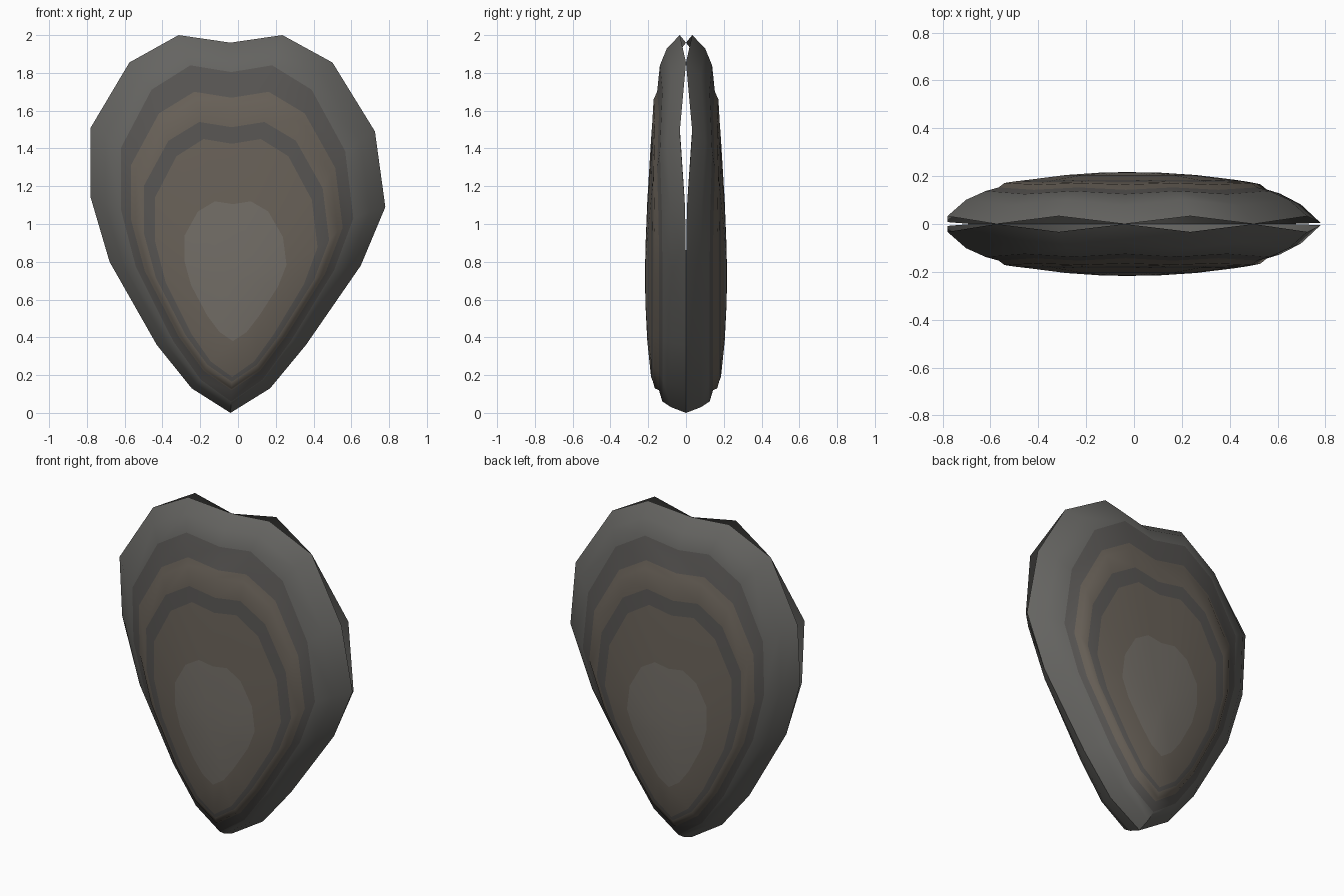
import bpy, bmesh, math

if "Cube" in bpy.data.objects:
    bpy.data.objects.remove(bpy.data.objects["Cube"])

# Rim outline (x, z), anticlockwise from the hinge
OUTLINE = [(-0.04, 0), (0.17, 0.13), (0.36, 0.36), (0.65, 0.78), (0.78, 1.09),
           (0.725, 1.49), (0.50, 1.855), (0.235, 2.0), (-0.04, 1.96), (-0.315, 2.0),
           (-0.575, 1.855), (-0.78, 1.51), (-0.78, 1.14), (-0.68, 0.80),
           (-0.43, 0.36), (-0.245, 0.13)]
# How far each rim point lifts away from the other valve
WAVE = {4: 0.005, 5: 0.033, 7: 0.033, 9: 0.033, 11: 0.033, 12: 0.008}
# Growth rings: bottom z, top z, half width, bulge y, wave share, material of band
RINGS = [(0.0, 2.0, 0.78, 0.0, 1.0, 0),
         (0.03, 1.93, 0.70, 0.078, 0.7, 0),
         (0.06, 1.84, 0.615, 0.125, 0.4, 0),
         (0.12, 1.70, 0.56, 0.143, 0.3, 1),
         (0.13, 1.66, 0.535, 0.165, 0.2, 2),
         (0.165, 1.54, 0.49, 0.175, 0.1, 2),
         (0.19, 1.45, 0.43, 0.185, 0.0, 1),
         (0.38, 1.12, 0.27, 0.205, 0.0, 2),
         (0.58, 0.87, 0.12, 0.215, 0.0, 3)]
CX = -0.02


def material(name, rgb):
    m = bpy.data.materials.new(name)
    m.diffuse_color = (*rgb, 1)
    m.use_nodes = True
    m.node_tree.nodes["Principled BSDF"].inputs["Base Color"].default_value = m.diffuse_color
    return m


MATS = [material("rim_grey", (0.13, 0.128, 0.12)),
        material("dark_band", (0.095, 0.09, 0.085)),
        material("brown_band", (0.14, 0.12, 0.098)),
        material("pale_crown", (0.17, 0.155, 0.135))]


def ring_points(ring, inset):
    zb, zt, hw, y, share, _ = ring
    return [(CX + (x - CX) * hw / 0.78,
             y - inset + WAVE.get(i, 0) * share,
             zb + z * (zt - zb) / 2) for i, (x, z) in enumerate(OUTLINE)]


def loft(bm, rim, inset):
    """Bridge the rings from the rim to the crown."""
    n = len(OUTLINE)
    prev = rim
    for ring in RINGS[1:]:
        cur = [bm.verts.new(p) for p in ring_points(ring, inset)]
        for i in range(n):
            j = (i + 1) % n
            f = bm.faces.new((prev[i], prev[j], cur[j], cur[i]))
            f.material_index = ring[5]
        prev = cur
    crown = bm.verts.new((-0.035, 0.217 - inset, 0.72))
    for i in range(n):
        bm.faces.new((prev[i], prev[(i + 1) % n], crown)).material_index = 3


def valve(name, side):
    bm = bmesh.new()
    rim = [bm.verts.new(p) for p in ring_points(RINGS[0], 0)]
    loft(bm, rim, 0)        # outer skin
    loft(bm, rim, 0.025)    # hollow inside
    for v in bm.verts:
        v.co.y *= side
    bmesh.ops.recalc_face_normals(bm, faces=bm.faces[:])
    me = bpy.data.meshes.new(name)
    bm.to_mesh(me)
    bm.free()
    for m in MATS:
        me.materials.append(m)
    ob = bpy.data.objects.new(name, me)
    bpy.context.collection.objects.link(ob)
    bpy.ops.object.select_all(action='DESELECT')
    ob.select_set(True)
    bpy.context.view_layer.objects.active = ob
    bpy.ops.object.shade_smooth_by_angle(angle=math.radians(50))


# Two mirrored shell halves meeting at the hinge
valve("front_valve", -1)
valve("back_valve", 1)
